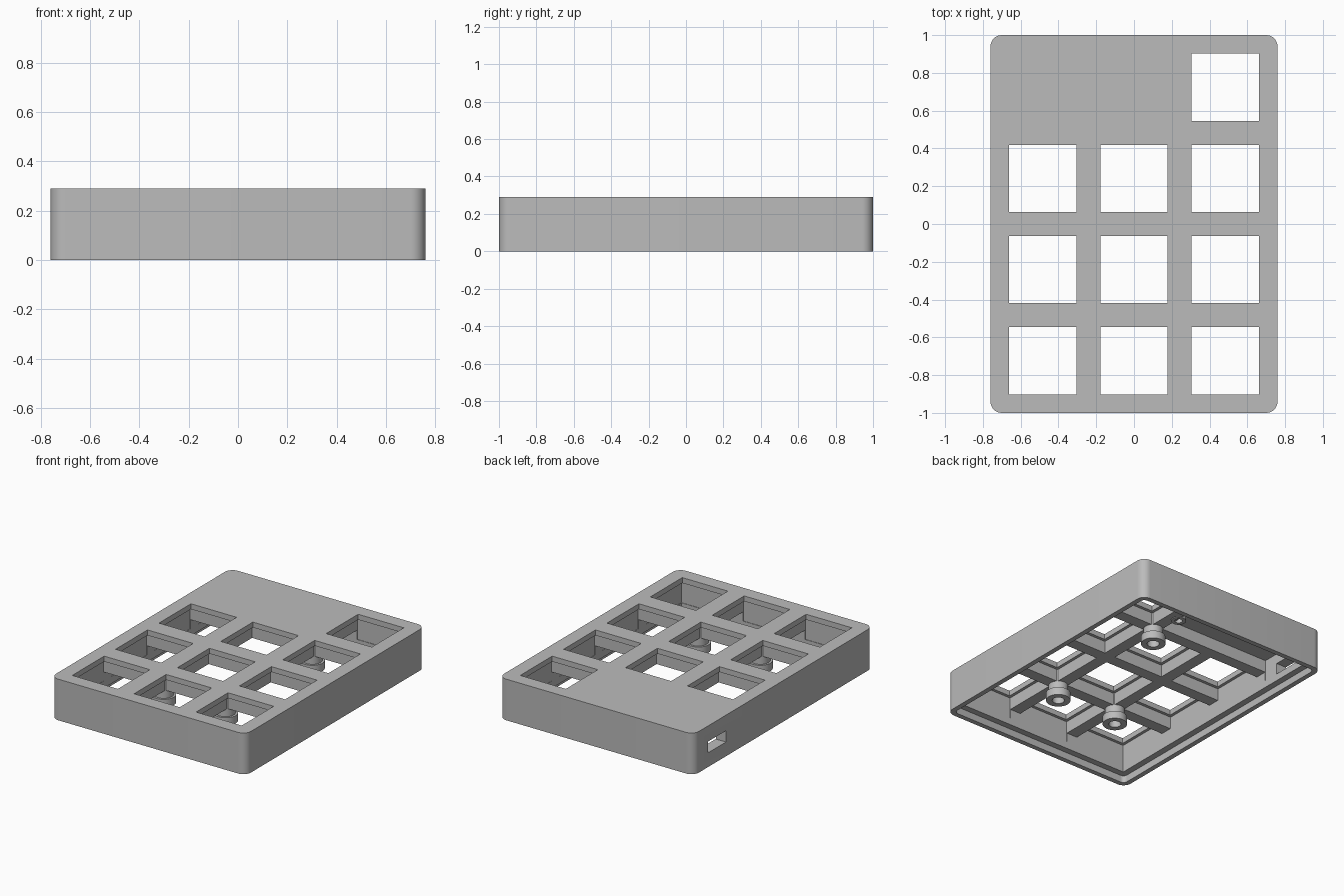
import bpy, bmesh, math
from mathutils import Vector, Matrix

cube = bpy.data.objects.get("Cube")
if cube:
    bpy.data.objects.remove(cube, do_unlink=True)

W, D, H = 1.52, 2.0, 0.29      # outer size
PITCH, HOLE, CELL = 0.483, 0.356, 0.398
PLATE_Z, RIB_Z, LIP_Z = 0.252, 0.165, 0.05
WALL, LIP = 0.08, 0.035

grey = bpy.data.materials.new("case_grey")
grey.use_nodes = True
colour = (0.5, 0.5, 0.5, 1)
grey.diffuse_color = colour
grey.node_tree.nodes["Principled BSDF"].inputs["Base Color"].default_value = colour


def make_object(name, bm):
    bmesh.ops.recalc_face_normals(bm, faces=bm.faces)
    mesh = bpy.data.meshes.new(name)
    bm.to_mesh(mesh)
    bm.free()
    mesh.materials.append(grey)
    obj = bpy.data.objects.new(name, mesh)
    bpy.context.collection.objects.link(obj)
    return obj


def box(name, x, y, z0, z1, sx, sy, radius=0):
    """Upright block, optionally with rounded vertical edges."""
    bm = bmesh.new()
    bmesh.ops.create_cube(bm, size=1, matrix=Matrix.Translation((x, y, (z0 + z1) / 2))
                          @ Matrix.Diagonal((sx, sy, z1 - z0, 1)))
    if radius:
        upright = [e for e in bm.edges
                   if abs(e.verts[0].co.z - e.verts[1].co.z) > 1e-4]
        bmesh.ops.bevel(bm, geom=upright, offset=radius, segments=8,
                        profile=0.5, affect='EDGES')
    return make_object(name, bm)


def lathe(name, x, y, profile, steps=32):
    """Turn a radius/height profile around a vertical axis."""
    bm = bmesh.new()
    verts = [bm.verts.new((r, 0, z)) for r, z in profile]
    edges = [bm.edges.new(pair) for pair in zip(verts, verts[1:])]
    bmesh.ops.spin(bm, geom=verts + edges, cent=(0, 0, 0), axis=(0, 0, 1),
                   angle=math.tau, steps=steps)
    bmesh.ops.remove_doubles(bm, verts=bm.verts, dist=1e-4)
    bmesh.ops.translate(bm, verts=bm.verts, vec=Vector((x, y, 0)))
    return make_object(name, bm)


def smooth(obj):
    bpy.ops.object.select_all(action='DESELECT')
    obj.select_set(True)
    bpy.context.view_layer.objects.active = obj
    bpy.ops.object.shade_smooth_by_angle(angle=math.radians(30))


def cut(target, cutter):
    mod = target.modifiers.new("cut", 'BOOLEAN')
    mod.operation, mod.solver, mod.object = 'DIFFERENCE', 'EXACT', cutter
    bpy.context.view_layer.objects.active = target
    bpy.ops.object.modifier_apply(modifier=mod.name)
    bpy.data.objects.remove(cutter, do_unlink=True)


# Case shell: outer block, lid recess, open lower cavity
case = box("case_shell", 0, 0, 0, H, W, D, 0.06)
cut(case, box("lid_recess", 0, 0, -0.1, LIP_Z, W - 2 * LIP, D - 2 * LIP, 0.03))
cut(case, box("lower_cavity", 0, 0, -0.1, RIB_Z, W - 2 * WALL, D - 2 * WALL))

# Key openings with wider pockets below, leaving ribs between them
for row in range(4):
    for col in (-1, 0, 1):
        if row == 3 and col < 1:
            continue
        x, y = col * PITCH, (row - 1.5) * PITCH
        cut(case, box("key_pocket", x, y, 0.1, PLATE_Z, CELL, CELL))
        cut(case, box("key_opening", x, y, 0.2, H + 0.1, HOLE, HOLE))

# Controller bay under the blank corner, and the cable port in the side wall
cut(case, box("controller_bay", -PITCH / 2, 1.5 * PITCH, 0.1, PLATE_Z, PITCH + CELL, CELL))
cut(case, box("cable_port", -W / 2, 0.74, 0.1, 0.18, 0.3, 0.2))
smooth(case)

# Screw posts at rib crossings, with a collar and blind hole
post_profile = [(0, 0.26), (0.065, 0.26), (0.065, 0.11), (0.08, 0.11),
                (0.08, 0.055), (0.04, 0.055), (0.04, 0.18), (0, 0.18)]
for name, sx, sy in (("front_right_post", -1, -1), ("front_left_post", 1, -1),
                     ("back_left_post", 1, 1)):
    smooth(lathe(name, sx * PITCH / 2, sy * PITCH, post_profile))

# Small boss beside the controller bay
boss_profile = [(0, 0.26), (0.05, 0.26), (0.05, 0.16), (0.025, 0.16),
                (0.025, 0.22), (0, 0.22)]
smooth(lathe("controller_boss", 0.19, 0.68, boss_profile))
